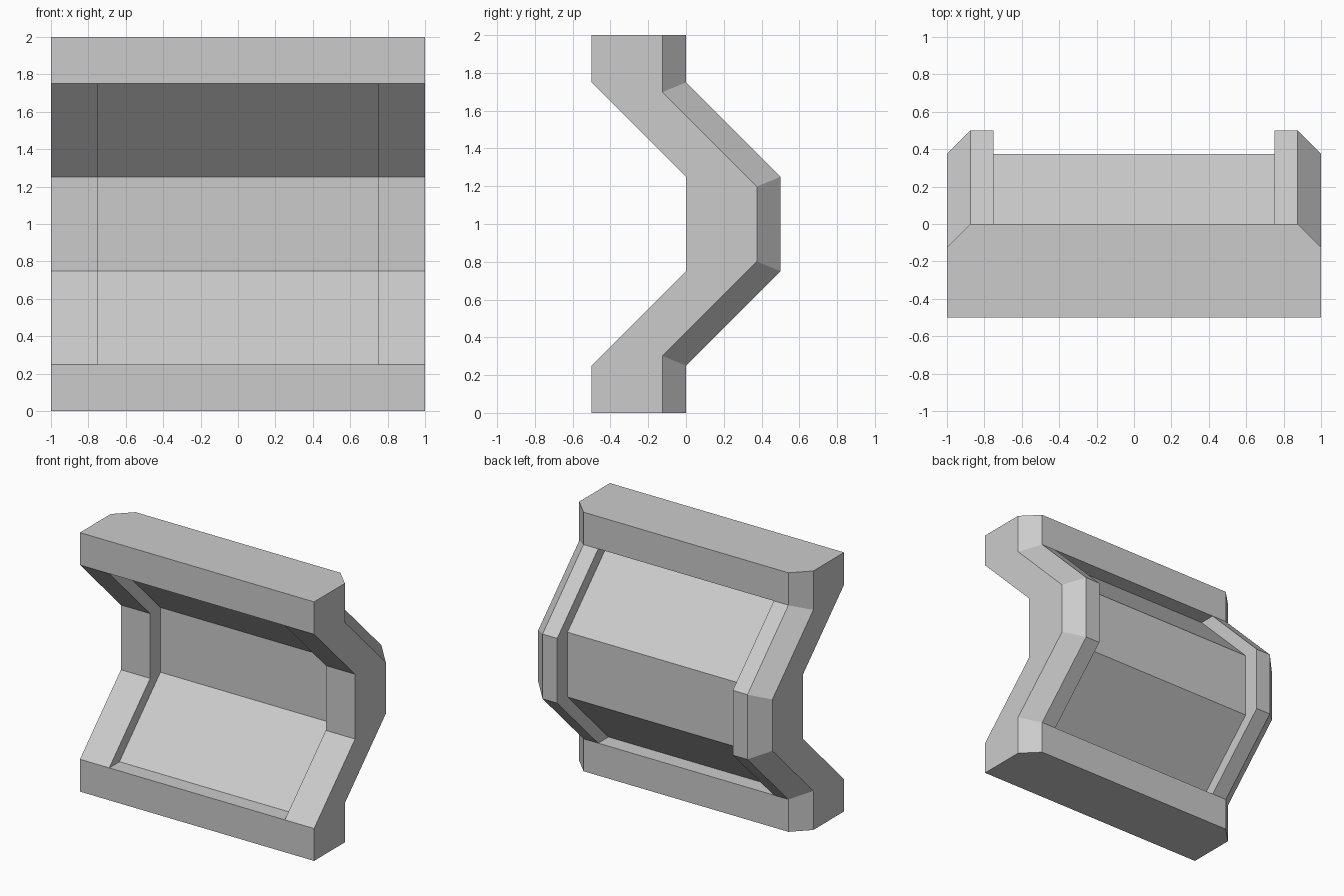
import bpy, bmesh, math

if "Cube" in bpy.data.objects:
    bpy.data.objects.remove(bpy.data.objects["Cube"])

# Side profile: bent slab, front path and back path as (y, z)
front = [(-.5, 0), (-.5, .25), (0, .75), (0, 1.25), (-.5, 1.75), (-.5, 2)]
back = [(y + .5, z) for y, z in front]
CH = .125
m = CH * math.tan(math.radians(22.5))
shift = [0, m, m, -m, -m, 0]            # mitre of the chamfer at each bend
back_cut = [(y - CH, z + s) for (y, z), s in zip(back, shift)]

bm = bmesh.new()

# Loft the profile across the width, chamfered at both ends
rings = []
for x in (-1, -.875, -.75, .75, .875, 1):
    b = back_cut if abs(x) == 1 else back
    rings.append([bm.verts.new((x, y, z)) for y, z in front + b[::-1]])

front_panel, back_panel = [], []
n = len(rings[0])
for k in range(5):
    for i in range(n):
        j = (i + 1) % n
        f = bm.faces.new((rings[k][i], rings[k][j], rings[k + 1][j], rings[k + 1][i]))
        if k == 2 and i in (1, 2, 3):
            front_panel.append(f)
        elif k == 2 and i in (7, 8, 9):
            back_panel.append(f)
bm.faces.new(rings[0])
bm.faces.new(rings[-1][::-1])
bmesh.ops.recalc_face_normals(bm, faces=bm.faces[:])

# Recess the middle panel on both sides
for faces, dy in ((front_panel, CH), (back_panel, -CH)):
    geom = bmesh.ops.extrude_face_region(bm, geom=faces)["geom"]
    verts = [g for g in geom if isinstance(g, bmesh.types.BMVert)]
    bmesh.ops.translate(bm, verts=verts, vec=(0, dy, 0))
    old = [f for f in faces if f.is_valid]
    if old:
        bmesh.ops.delete(bm, geom=old, context='FACES_ONLY')

bmesh.ops.recalc_face_normals(bm, faces=bm.faces[:])
mesh = bpy.data.meshes.new("bent_panel")
bm.to_mesh(mesh)
bm.free()
bpy.context.collection.objects.link(bpy.data.objects.new("bent_panel", mesh))
